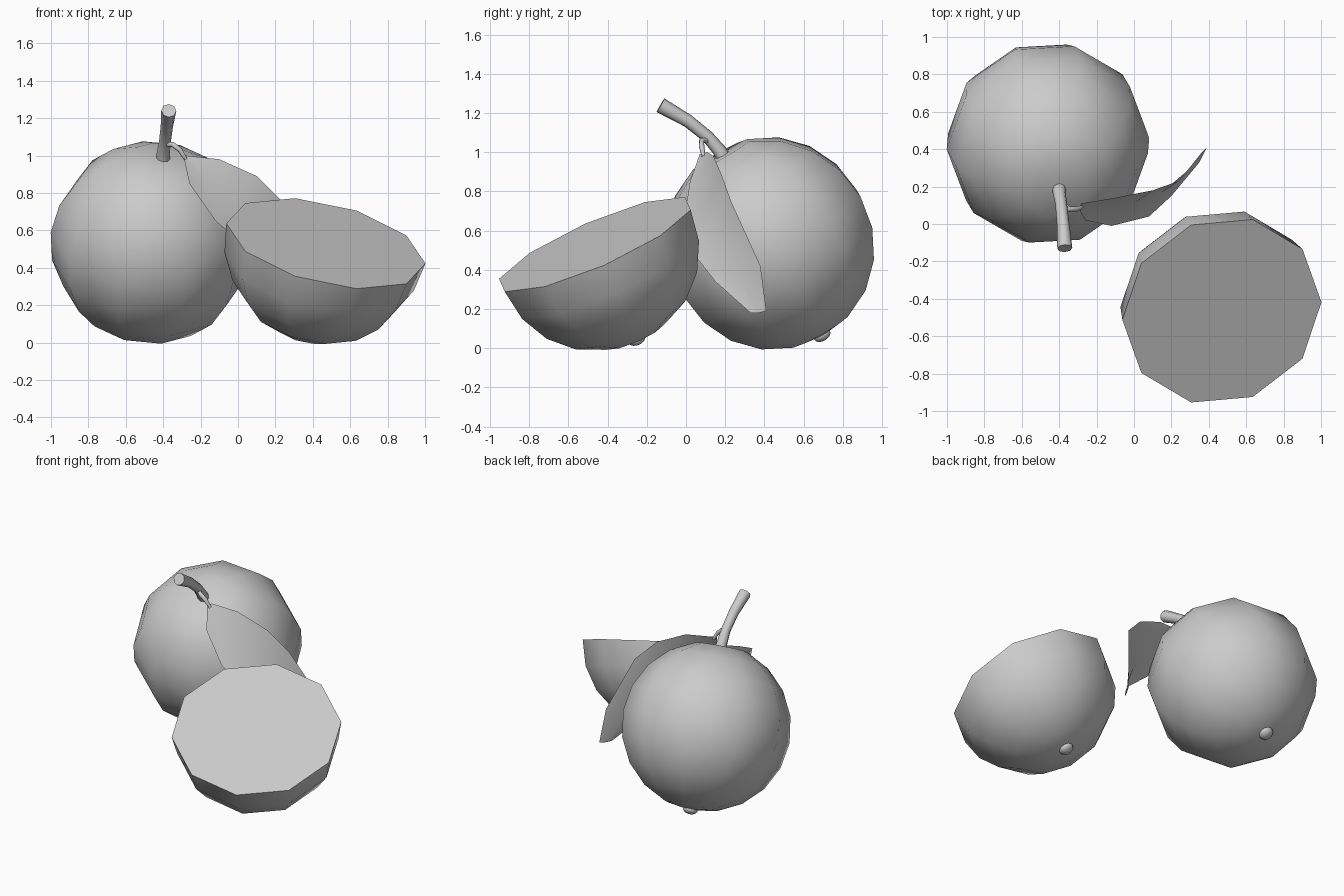
import bpy
import bmesh
import math
from mathutils import Matrix, Vector

default = bpy.data.objects.get("Cube")
if default:
    bpy.data.objects.remove(default, do_unlink=True)

# One plain grey for everything
grey = bpy.data.materials.new("plain_grey")
grey.use_nodes = True
colour = (0.6, 0.6, 0.6, 1)
grey.diffuse_color = colour
grey.node_tree.nodes["Principled BSDF"].inputs["Base Color"].default_value = colour

SIDES = 10
RINGS = 10
RADIUS = 0.545


def finish(obj, angle=50):
    """Give the object its material and smooth shading with sharp edges kept."""
    obj.data.materials.clear()
    obj.data.materials.append(grey)
    bpy.ops.object.select_all(action='DESELECT')
    obj.select_set(True)
    bpy.context.view_layer.objects.active = obj
    bpy.ops.object.shade_smooth_by_angle(angle=math.radians(angle))


def mesh_object(name, bm):
    mesh = bpy.data.meshes.new(name)
    bm.to_mesh(mesh)
    bm.free()
    obj = bpy.data.objects.new(name, mesh)
    bpy.context.collection.objects.link(obj)
    return obj


def frame(centre, axis):
    """Matrix whose z runs along the axis and whose x stays close to world x."""
    z = Vector(axis).normalized()
    x = (Vector((1, 0, 0)) - z * z.x).normalized()
    rot = Matrix((x, z.cross(x), z)).transposed().to_4x4()
    return Matrix.Translation(centre) @ rot


def lathe(name, profile, place, sides=SIDES):
    """Spin a (radius, height) profile about z, closing any open rim."""
    bm = bmesh.new()
    verts = [bm.verts.new((r, 0, h)) for r, h in profile]
    edges = [bm.edges.new(pair) for pair in zip(verts, verts[1:])]
    bmesh.ops.spin(bm, geom=verts + edges, cent=(0, 0, 0), axis=(0, 0, 1),
                   angle=math.tau, steps=sides, use_merge=False)
    bmesh.ops.remove_doubles(bm, verts=bm.verts[:], dist=0.0005)
    bmesh.ops.holes_fill(bm, edges=[e for e in bm.edges if e.is_boundary], sides=0)
    bmesh.ops.recalc_face_normals(bm, faces=bm.faces[:])
    bm.transform(place)
    obj = mesh_object(name, bm)
    finish(obj)


def arc(last, radius=RADIUS):
    """Points of a half circle from the lower pole up to the given ring."""
    steps = [math.pi * i / RINGS for i in range(last + 1)]
    return [(radius * math.sin(a), -radius * math.cos(a)) for a in steps]


def nub(name, place):
    """Small rounded button at the lower pole of a fruit."""
    button = [(r, h * 0.65) for r, h in arc(RINGS, 0.048)]
    lathe(name, button, place @ Matrix.Translation((0, 0, 0.005 - RADIUS)))


def tube(name, points, depth):
    """Bent tube through (x, y, z, radius factor) points."""
    curve = bpy.data.curves.new(name, 'CURVE')
    curve.dimensions = '3D'
    curve.bevel_depth = depth
    curve.bevel_resolution = 2
    curve.use_fill_caps = True
    spline = curve.splines.new('POLY')
    spline.points.add(len(points) - 1)
    for target, (x, y, z, r) in zip(spline.points, points):
        target.co = (x, y, z, 1)
        target.radius = r
    obj = bpy.data.objects.new(name, curve)
    bpy.context.collection.objects.link(obj)
    bpy.ops.object.select_all(action='DESELECT')
    obj.select_set(True)
    bpy.context.view_layer.objects.active = obj
    bpy.ops.object.convert(target='MESH')
    finish(bpy.context.view_layer.objects.active)


# Whole fruit, tipped forward, with a shallow dimple under the stem
whole_place = frame((-0.46, 0.43, 0.535), (0.06, -0.26, 0.46))
whole_profile = arc(RINGS)
whole_profile[-1] = (0, RADIUS - 0.03)
lathe("whole_fruit", whole_profile, whole_place)
nub("whole_fruit_nub", whole_place)

# Halved fruit, cut face tilted up towards the front
half_place = frame((0.47, -0.465, 0.53), (0.24, -0.44, 1))
lathe("half_fruit", arc(RINGS // 2), half_place)
nub("half_fruit_nub", half_place)

# Stem and leaf stalk
tube("stem", [(-0.40, 0.21, 0.94, 1.1), (-0.40, 0.17, 1.01, 1), (-0.39, 0.11, 1.08, 0.9),
              (-0.38, 0.01, 1.16, 0.95), (-0.37, -0.13, 1.24, 1.15)], 0.035)
tube("leaf_stalk", [(-0.38, 0.11, 1.06, 1), (-0.35, 0.08, 1.06, 1),
                    (-0.31, 0.08, 1.03, 1), (-0.28, 0.09, 0.98, 0.7)], 0.014)

# Folded leaf: rows of upper edge, midrib and lower edge from stalk to tip
rows = [
    ((-0.28, 0.11, 1.0), (-0.29, 0.09, 1.0), (-0.29, 0.07, 0.99)),
    ((-0.10, 0.14, 0.98), (-0.18, 0.08, 0.88), (-0.26, 0.02, 0.85)),
    ((0.10, 0.18, 0.89), (0.0, 0.11, 0.72), (-0.12, -0.01, 0.65)),
    ((0.24, 0.23, 0.75), (0.15, 0.17, 0.53), (0.08, 0.04, 0.48)),
    ((0.36, 0.38, 0.42), (0.28, 0.28, 0.34), (0.20, 0.15, 0.34)),
    ((0.39, 0.41, 0.19), (0.37, 0.37, 0.18), (0.35, 0.33, 0.18)),
]
bm = bmesh.new()
grid = [[bm.verts.new(p) for p in row] for row in rows]
for a, b in zip(grid, grid[1:]):
    for i in range(2):
        bm.faces.new((a[i], a[i + 1], b[i + 1], b[i]))
bmesh.ops.recalc_face_normals(bm, faces=bm.faces[:])
finish(mesh_object("leaf", bm), 30)
